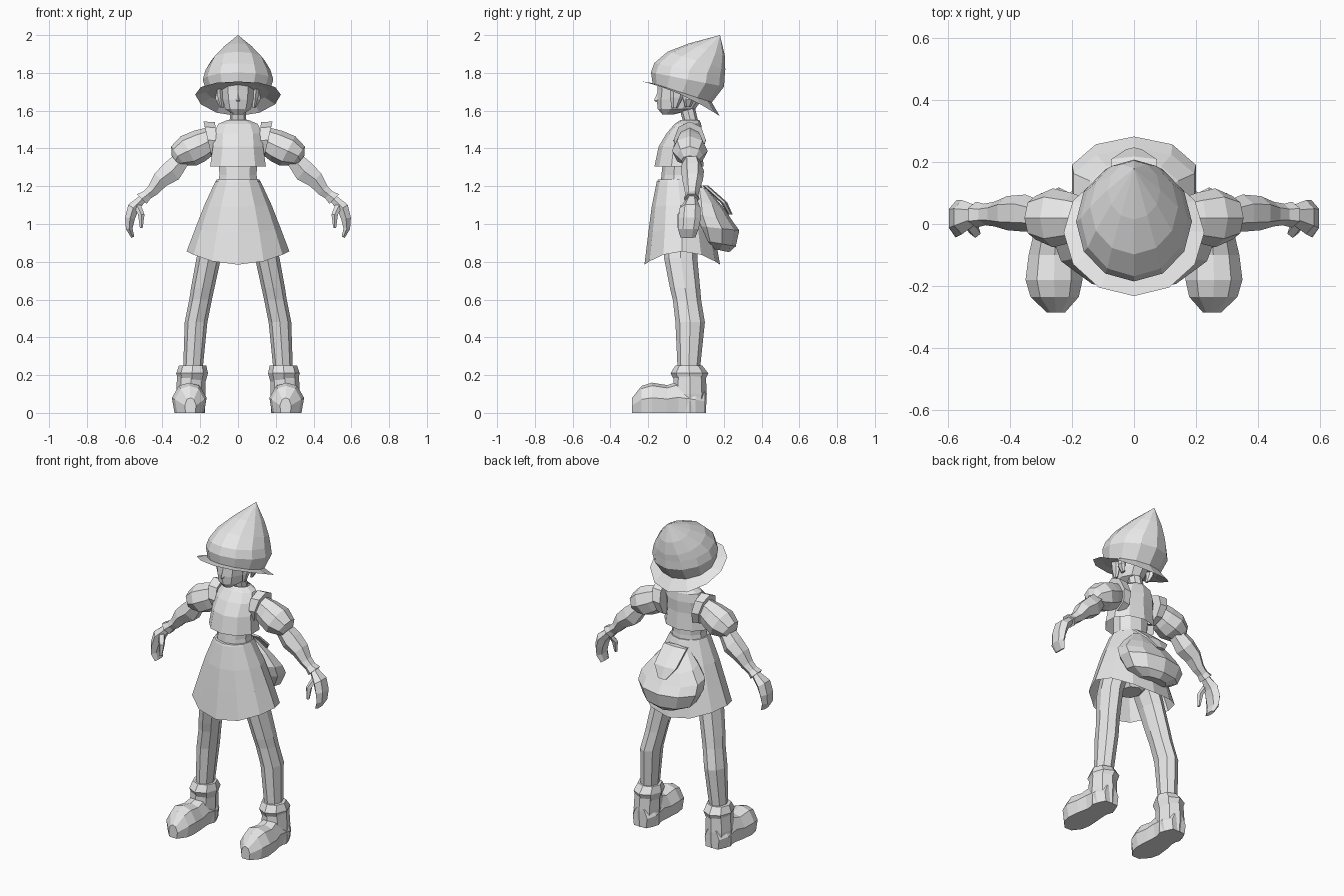
import bpy
import bmesh
from math import cos, sin, pi, radians
from mathutils import Vector, Euler

if "Cube" in bpy.data.objects:
    bpy.data.objects.remove(bpy.data.objects["Cube"], do_unlink=True)

grey = bpy.data.materials.new("light_grey")
grey.use_nodes = True
grey.diffuse_color = (0.8, 0.8, 0.8, 1)
grey.node_tree.nodes["Principled BSDF"].inputs["Base Color"].default_value = (0.8, 0.8, 0.8, 1)


def ring(x=0, y=0, z=0, wide=0, deep=0, tilt=0, turn=0, sag=0):
    """An elliptical cross-section; sag lowers its front and back."""
    return dict(centre=Vector((x, y, z)), wide=wide, deep=deep, sag=sag,
                rotation=Euler((radians(tilt), radians(turn), 0)))


def finish(name, bm, mirrored):
    """Turn a bmesh into a flat-shaded object, mirrored across x if asked."""
    bmesh.ops.recalc_face_normals(bm, faces=bm.faces)
    mesh = bpy.data.meshes.new(name)
    bm.to_mesh(mesh)
    bm.free()
    mesh.materials.append(grey)
    obj = bpy.data.objects.new(name, mesh)
    bpy.context.collection.objects.link(obj)
    if mirrored:
        mirror = obj.modifiers.new("Mirror", 'MIRROR')
        mirror.use_mirror_merge = False
    return obj


def bridge(bm, loops, closed=True):
    """Join successive vertex loops with quads."""
    for low, high in zip(loops, loops[1:]):
        count = len(low)
        for i in range(count if closed else count - 1):
            j = (i + 1) % count
            bm.faces.new((low[i], low[j], high[j], high[i]))


def loft(name, rings, sides=8, caps=True, mirrored=False):
    """Skin a list of rings, with a corner facing the front."""
    bm = bmesh.new()
    loops = []
    for r in rings:
        loop = []
        for i in range(sides):
            a = 2 * pi * i / sides - pi / 2
            point = Vector((r["wide"] * cos(a), r["deep"] * sin(a), 0))
            point.rotate(r["rotation"])
            point += r["centre"]
            point.z -= r["sag"] * sin(a) ** 2
            loop.append(bm.verts.new(point))
        loops.append(loop)
    bridge(bm, loops)
    if caps:
        bm.faces.new(loops[0])
        bm.faces.new(loops[-1])
    bmesh.ops.remove_doubles(bm, verts=bm.verts, dist=0.0005)
    return finish(name, bm, mirrored)


def limb(name, rings, sides=6):
    return loft(name, rings, sides, mirrored=True)


# Pointed hat: bulging crown leaning back to its tip, and a drooping brim
hat_base = ring(y=-.02, z=1.695, wide=.165, deep=.165, tilt=-18)
loft("hat_crown", [
    hat_base,
    ring(y=.008, z=1.765, wide=.187, deep=.197, tilt=-11),
    ring(y=.018, z=1.815, wide=.172, deep=.19, tilt=-11),
    ring(y=.055, z=1.865, wide=.142, deep=.16, tilt=-17),
    ring(y=.11, z=1.925, wide=.085, deep=.1, tilt=-18),
    ring(y=.18, z=2.0),
], sides=12)
loft("hat_brim", [
    hat_base,
    ring(y=-.027, z=1.685, wide=.227, deep=.225, tilt=-24, sag=.022),
], sides=12, caps=False)

# Head, nose, side hair and neck
loft("head", [
    ring(y=-.095, z=1.58, wide=.028, deep=.03),
    ring(y=-.05, z=1.61, wide=.072, deep=.1),
    ring(y=-.035, z=1.66, wide=.085, deep=.12),
    ring(y=-.03, z=1.71, wide=.09, deep=.12),
    ring(y=-.03, z=1.76, wide=.09, deep=.12),
], sides=10)
loft("nose", [
    ring(y=-.145, z=1.645, wide=.012, deep=.014),
    ring(y=-.153, z=1.655, wide=.011, deep=.016),
    ring(y=-.14, z=1.7, wide=.006, deep=.01),
], sides=4)
limb("side_hair", [
    ring(x=.085, y=-.06, z=1.615, wide=.008, deep=.015),
    ring(x=.092, y=-.05, z=1.67, wide=.018, deep=.035),
    ring(x=.098, y=-.04, z=1.73, wide=.02, deep=.045),
])
limb("ear", [
    ring(x=.09, y=.01, z=1.62, wide=.008, deep=.015),
    ring(x=.105, y=.015, z=1.66, wide=.018, deep=.03),
    ring(x=.1, y=.015, z=1.71, wide=.015, deep=.03),
])
loft("neck", [
    ring(y=.025, z=1.48, wide=.06, deep=.05),
    ring(y=.025, z=1.54, wide=.044, deep=.04),
    ring(y=0, z=1.64, wide=.042, deep=.042),
])

# Short jacket, open at the hem, over a bare waist
loft("jacket", [
    ring(y=-.037, z=1.305, wide=.155, deep=.13),
    ring(y=-.03, z=1.41, wide=.14, deep=.115),
    ring(y=-.008, z=1.48, wide=.135, deep=.095),
    ring(y=.01, z=1.53, wide=.11, deep=.07),
    ring(y=.02, z=1.55, wide=.06, deep=.05),
], sides=10, caps=False)
loft("waist", [
    ring(y=-.035, z=1.2, wide=.115, deep=.1),
    ring(y=-.035, z=1.26, wide=.103, deep=.095),
    ring(y=-.03, z=1.35, wide=.11, deep=.09),
], sides=10)

# Flared skirt with a waistband, longer in front and behind
loft("waistband", [
    ring(y=-.04, z=1.21, wide=.125, deep=.118),
    ring(y=-.04, z=1.235, wide=.113, deep=.108),
], sides=12)
loft("skirt", [
    ring(y=-.04, z=1.225, wide=.12, deep=.115),
    ring(y=-.03, z=1.1, wide=.178, deep=.152, sag=.01),
    ring(y=-.024, z=.98, wide=.225, deep=.176, sag=.03),
    ring(y=-.02, z=.855, wide=.272, deep=.2, sag=.07),
], sides=12, caps=False)
loft("hips", [
    ring(y=-.03, z=.88, wide=.06, deep=.07),
    ring(y=-.03, z=.96, wide=.15, deep=.1),
    ring(y=-.03, z=1.08, wide=.14, deep=.1),
    ring(y=-.035, z=1.2, wide=.1, deep=.09),
])

# Rounded pouch with a pointed flap on the back of the waist
loft("pouch", [
    ring(y=.16, z=.865, wide=.09, deep=.07, tilt=-12),
    ring(y=.16, z=.9, wide=.17, deep=.105, tilt=-10),
    ring(y=.15, z=.98, wide=.21, deep=.133, tilt=-6),
    ring(y=.125, z=1.04, wide=.205, deep=.125, tilt=-12),
    ring(y=.11, z=1.11, wide=.15, deep=.1, tilt=-18),
    ring(y=.08, z=1.195, wide=.07, deep=.035, tilt=-15),
], sides=10)
loft("pouch_flap", [
    ring(y=.235, z=1.05, wide=.03, deep=.012),
    ring(y=.2, z=1.115, wide=.085, deep=.018),
    ring(y=.1, z=1.205, wide=.09, deep=.016),
], sides=6)

# Shoulder trim, puffed sleeve, arm and cuff
limb("shoulder_trim", [
    ring(x=.11, y=.02, z=1.44, wide=.1, deep=.085, turn=97),
    ring(x=.16, y=.02, z=1.445, wide=.1, deep=.085, turn=103),
], sides=8)
limb("puffed_sleeve", [
    ring(x=.14, y=.02, z=1.445, wide=.07, deep=.06, turn=110),
    ring(x=.2, y=.02, z=1.415, wide=.085, deep=.08, turn=112),
    ring(x=.262, y=.02, z=1.387, wide=.088, deep=.095, turn=118),
    ring(x=.318, y=.02, z=1.36, wide=.062, deep=.07, turn=125),
    ring(x=.33, y=.02, z=1.335, wide=.035, deep=.045, turn=130),
], sides=8)
limb("arm", [
    ring(x=.29, y=.025, z=1.35, wide=.05, deep=.045, turn=128),
    ring(x=.35, y=.035, z=1.28, wide=.066, deep=.06, turn=130),
    ring(x=.41, y=.035, z=1.235, wide=.052, deep=.055, turn=132),
    ring(x=.45, y=.032, z=1.18, wide=.037, deep=.04, turn=135),
    ring(x=.51, y=.03, z=1.13, wide=.026, deep=.03, turn=135),
])
limb("cuff", [
    ring(x=.48, y=.03, z=1.155, wide=.03, deep=.034, turn=135),
    ring(x=.51, y=.03, z=1.132, wide=.042, deep=.042, turn=135),
])

# Curled hand and thumb
limb("hand", [
    ring(x=.51, y=.03, z=1.13, wide=.025, deep=.03, turn=135),
    ring(x=.555, y=.022, z=1.085, wide=.036, deep=.055, turn=145),
    ring(x=.572, y=.018, z=1.03, wide=.03, deep=.06, turn=170),
    ring(x=.576, y=.012, z=.975, wide=.02, deep=.055, turn=185),
    ring(x=.557, y=.01, z=.93, wide=.01, deep=.04, turn=205),
])
limb("thumb", [
    ring(x=.535, y=.005, z=1.1, wide=.022, deep=.022),
    ring(x=.512, y=-.025, z=1.05, wide=.018, deep=.02),
    ring(x=.512, y=-.035, z=.98, wide=.008, deep=.01),
], sides=5)

# Legs
limb("leg", [
    ring(x=.09, y=-.035, z=1.02, wide=.08, deep=.095),
    ring(x=.155, y=-.028, z=.82, wide=.065, deep=.088),
    ring(x=.187, y=-.005, z=.66, wide=.062, deep=.08),
    ring(x=.198, y=.005, z=.6, wide=.06, deep=.075),
    ring(x=.222, y=.022, z=.48, wide=.06, deep=.078),
    ring(x=.238, y=.015, z=.24, wide=.052, deep=.06),
], sides=8)

# Boots: flared cuff, ankle, and a bulbous foot with a flat sole
limb("boot_cuff", [
    ring(x=.243, y=.02, z=.16, wide=.07, deep=.075),
    ring(x=.243, y=.018, z=.21, wide=.084, deep=.1),
    ring(x=.24, y=.015, z=.252, wide=.072, deep=.07),
], sides=8)
limb("boot_ankle", [
    ring(x=.25, y=.02, z=0, wide=.075, deep=.085),
    ring(x=.25, y=.02, z=.1, wide=.078, deep=.09),
    ring(x=.247, y=.02, z=.2, wide=.075, deep=.085),
], sides=8)


def foot(name, sections):
    arch = [(-.85, 0), (-1, .5), (-.6, .9), (0, 1), (.6, .9), (1, .5), (.85, 0)]
    bm = bmesh.new()
    loops = [[bm.verts.new((x + u * half, y, v * height)) for u, v in arch]
             for x, y, half, height in sections]
    bridge(bm, loops)
    bm.faces.new(loops[0])
    bm.faces.new(loops[-1])
    return finish(name, bm, mirrored=True)


foot("boot_foot", [
    (.252, -.285, .03, .08), (.256, -.235, .078, .143),
    (.258, -.18, .092, .16), (.256, -.1, .084, .147),
    (.252, -.04, .074, .165), (.25, .05, .078, .14), (.25, .1, .05, .12),
])
